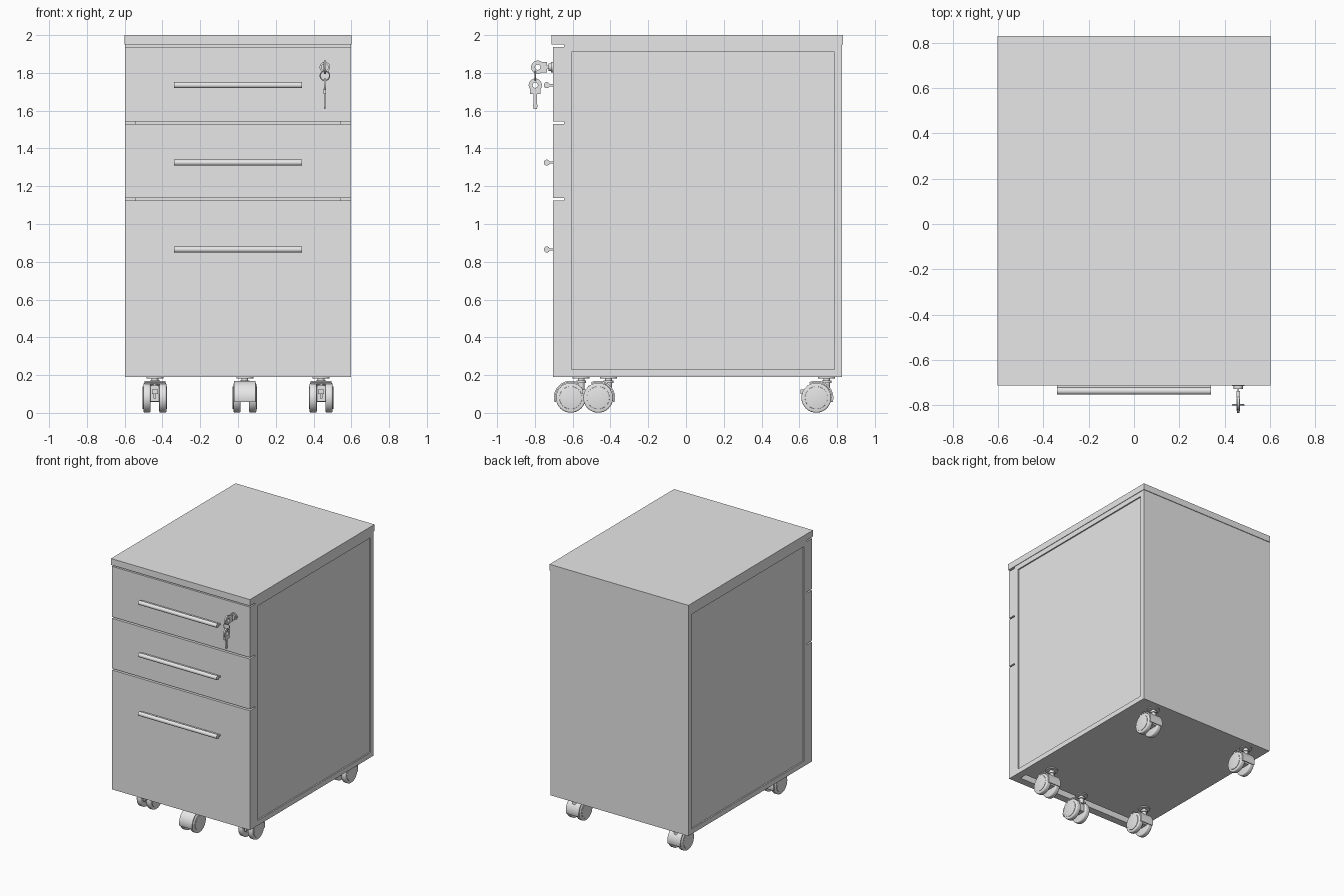
import bpy, bmesh, math
from mathutils import Matrix, Vector

cube = bpy.data.objects.get("Cube")
if cube:
    bpy.data.objects.remove(cube, do_unlink=True)

grey = bpy.data.materials.new("light_grey")
grey.use_nodes = True
grey.diffuse_color = (0.8, 0.8, 0.8, 1)
grey.node_tree.nodes["Principled BSDF"].inputs["Base Color"].default_value = (0.8, 0.8, 0.8, 1)


def finish(bm, name, smooth=False):
    """Turn a bmesh into a named object with the grey finish."""
    bmesh.ops.recalc_face_normals(bm, faces=bm.faces)
    mesh = bpy.data.meshes.new(name)
    bm.to_mesh(mesh)
    bm.free()
    mesh.materials.append(grey)
    ob = bpy.data.objects.new(name, mesh)
    bpy.context.collection.objects.link(ob)
    if smooth:
        bpy.ops.object.select_all(action='DESELECT')
        ob.select_set(True)
        bpy.context.view_layer.objects.active = ob
        bpy.ops.object.shade_smooth_by_angle(angle=math.radians(35))
    return ob


def box_mesh(x, y, z):
    """Box from three (low, high) ranges."""
    bm = bmesh.new()
    size = [b - a for a, b in (x, y, z)]
    mid = Vector([(a + b) / 2 for a, b in (x, y, z)])
    bmesh.ops.create_cube(bm, size=1, matrix=Matrix.Translation(mid) @ Matrix.Diagonal((*size, 1)))
    return bm


def box(name, x, y, z):
    return finish(box_mesh(x, y, z), name)


def cylinder(name, centre, radius, depth, axis='Z', bevel=0, sides=32):
    turn = {'X': Matrix.Rotation(math.pi / 2, 4, 'Y'),
            'Y': Matrix.Rotation(math.pi / 2, 4, 'X'), 'Z': Matrix()}[axis]
    bm = bmesh.new()
    bmesh.ops.create_cone(bm, cap_ends=True, segments=sides, radius1=radius, radius2=radius, depth=depth)
    if bevel:
        rims = [e for e in bm.edges if abs(e.verts[0].co.z - e.verts[1].co.z) < depth / 2]
        bmesh.ops.bevel(bm, geom=rims, offset=bevel, segments=3, profile=0.5, affect='EDGES')
    bm.transform(Matrix.Translation(centre) @ turn)
    return finish(bm, name, True)


def arc_shell(name, centre, inner, outer, start, end, width, steps=28):
    """Ring section in the yz plane, given its width along x."""
    bm = bmesh.new()
    full = abs(end - start) >= 360
    rows = []
    for i in range(steps if full else steps + 1):
        a = math.radians(start + (end - start) * i / steps)
        rows.append([bm.verts.new(Vector(centre) + Vector((sx * width / 2, r * math.cos(a), r * math.sin(a))))
                     for sx, r in ((-1, inner), (1, inner), (1, outer), (-1, outer))])
    pairs = list(zip(rows, rows[1:]))
    if full:
        pairs.append((rows[-1], rows[0]))
    else:
        bm.faces.new(rows[0])
        bm.faces.new(rows[-1])
    for p, q in pairs:
        for k in range(4):
            n = (k + 1) % 4
            bm.faces.new((p[k], p[n], q[n], q[k]))
    return finish(bm, name, True)


# Cabinet carcass with a shallow recessed panel on each side
HALF, FRONT, FACE, BACK = 0.598, -0.705, -0.645, 0.825
bm = box_mesh((-HALF, HALF), (FACE, BACK), (0.19, 1.95))
bm.normal_update()
sides = [f for f in bm.faces if abs(f.normal.x) > 0.9]
bmesh.ops.inset_individual(bm, faces=sides, thickness=0.055)
for f in sides:
    push = -0.01 * f.normal
    rim = bmesh.ops.extrude_face_region(bm, geom=[f])
    bmesh.ops.translate(bm, verts=[v for v in rim["geom"] if isinstance(v, bmesh.types.BMVert)], vec=push)
    if f.is_valid:
        bm.faces.remove(f)
carcass = finish(bm, "carcass")

# Hollow behind the drawer fronts, open at the bottom
cutter = box("carcass_cutter", (-0.54, 0.54), (-0.7, -0.585), (0.1, 1.9))
cutter.hide_render = True
cutter.hide_viewport = True
cut = carcass.modifiers.new("front_hollow", 'BOOLEAN')
cut.operation = 'DIFFERENCE'
cut.solver = 'EXACT'
cut.object = cutter

box("top_panel", (-0.602, 0.602), (-0.712, 0.83), (1.95, 2.0))

# Drawer fronts with bar handles
drawers = {"bottom": (0.19, 1.125, 0.865), "middle": (1.137, 1.53, 1.325), "top": (1.542, 1.937, 1.735)}
for level, (low, high, grip) in drawers.items():
    box(level + "_drawer_front", (-HALF, HALF), (FRONT, FACE), (low, high))
    cylinder(level + "_handle_bar", (0, -0.737, grip), 0.016, 0.68, 'X', sides=24)
    box(level + "_handle_web", (-0.34, 0.34), (-0.726, FRONT), (grip - 0.006, grip + 0.006))


# Twin wheel casters
def caster(name, x, y, hood_start, hood_end, brake):
    z = 0.08
    for tag, s in (("left", 1), ("right", -1)):
        cylinder(f"{name}_{tag}_wheel", (x + s * 0.042, y, z), 0.079, 0.038, 'X', 0.008)
        cylinder(f"{name}_{tag}_hub_cap", (x + s * 0.0615, y, z), 0.06, 0.006, 'X', 0.002)
    cylinder(name + "_axle", (x, y, z), 0.012, 0.1, 'X', sides=16)
    arc_shell(name + "_hood", (x, y, z), 0.081, 0.09, hood_start, hood_end, 0.112)
    box(name + "_fork", (x - 0.022, x + 0.022), (y - 0.05, y + 0.06), (0.06, 0.145))
    cylinder(name + "_stem", (x, y + 0.055, 0.155), 0.018, 0.07, sides=20)
    cylinder(name + "_collar", (x, y + 0.055, 0.165), 0.026, 0.014, sides=20)
    cylinder(name + "_plate", (x, y + 0.055, 0.186), 0.045, 0.008)
    if brake:
        box(name + "_brake_tab", (x - 0.016, x + 0.016), (y - 0.085, y - 0.04), (0.1, 0.125))
        box(name + "_brake_post", (x - 0.007, x + 0.007), (y - 0.07, y - 0.04), (0.075, 0.1))


for side, s in (("left", 1), ("right", -1)):
    caster(f"front_{side}_caster", s * 0.44, -0.465, -15, 115, True)
    caster(f"rear_{side}_caster", s * 0.44, 0.69, -15, 115, True)
caster("centre_caster", 0.036, -0.61, 60, 195, False)

# Lock barrel
KX = 0.46
cylinder("lock_rim", (KX, -0.709, 1.83), 0.028, 0.012, 'Y')
cylinder("lock_barrel", (KX, -0.718, 1.83), 0.02, 0.02, 'Y')


def key(name, bow, direction, length):
    """Flat key in the yz plane whose blade runs along direction."""
    d = Vector(direction)
    arc_shell(name + "_bow", bow, 0.014, 0.035, 0, 360, 0.012)
    for part, near, far, half, thick in (("shoulder", 0.018, 0.048, 0.027, 0.014),
                                         ("blade", 0.045, length, 0.009, 0.007)):
        a, b = Vector(bow) + d * near, Vector(bow) + d * far
        spans = []
        for i in (1, 2):
            pad = 0 if d[i] else half
            spans.append((min(a[i], b[i]) - pad, max(a[i], b[i]) + pad))
        box(f"{name}_{part}", (KX - thick / 2, KX + thick / 2), *spans)


# Key in the lock, key ring and hanging spare key
key("lock_key", (KX, -0.785, 1.83), (0, 1, 0), 0.07)
key("spare_key", (KX, -0.798, 1.735), (0, 0, -1), 0.125)
cylinder("spare_key_tip", (KX, -0.798, 1.625), 0.013, 0.007, 'X', sides=12)
bpy.ops.mesh.primitive_torus_add(location=(KX, -0.798, 1.785), rotation=(math.pi / 2, 0, 0),
                                 major_radius=0.025, minor_radius=0.003,
                                 major_segments=32, minor_segments=8)
ring = bpy.context.object
ring.name = "key_ring"
ring.data.materials.append(grey)
bpy.ops.object.shade_smooth()
